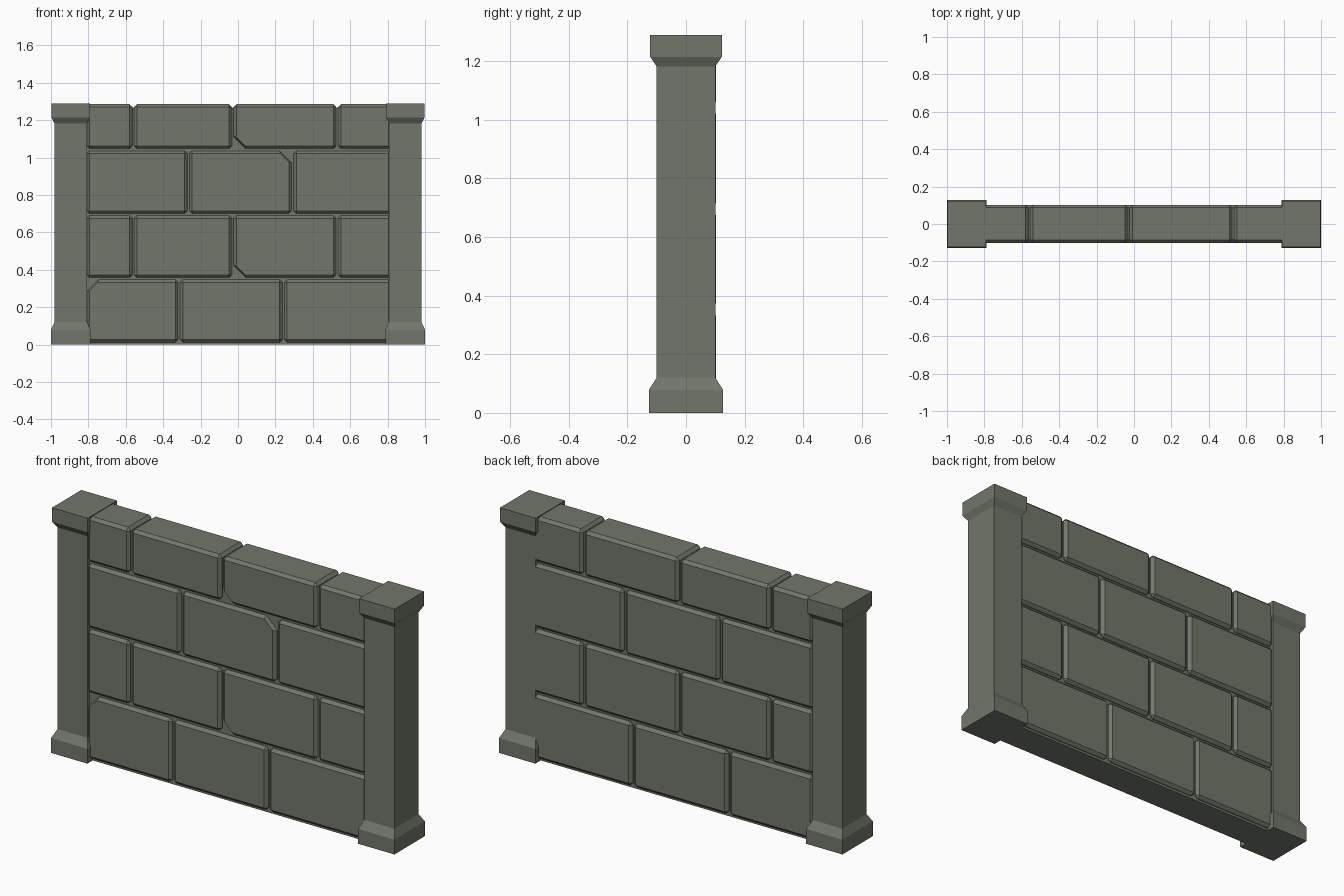
import bpy, bmesh
from mathutils import Vector

if "Cube" in bpy.data.objects:
    bpy.data.objects.remove(bpy.data.objects["Cube"])

stone = bpy.data.materials.new("grey green stone")
stone.diffuse_color = (0.165, 0.185, 0.145, 1)
stone.use_nodes = True
stone.node_tree.nodes["Principled BSDF"].inputs["Base Color"].default_value = stone.diffuse_color


def finish(name, bm):
    bmesh.ops.recalc_face_normals(bm, faces=bm.faces[:])
    me = bpy.data.meshes.new(name)
    bm.to_mesh(me)
    bm.free()
    ob = bpy.data.objects.new(name, me)
    bpy.context.collection.objects.link(ob)
    me.materials.append(stone)
    return ob


def box(bm, lo, hi):
    lo, hi = Vector(lo), Vector(hi)
    verts = bmesh.ops.create_cube(bm, size=1)["verts"]
    for v in verts:
        v.co = Vector([(lo[i] + hi[i]) / 2 + v.co[i] * (hi[i] - lo[i]) for i in range(3)])


def brick(name, x0, x1, z0, z1, chip=None):
    bm = bmesh.new()
    box(bm, (x0, -0.101, z0), (x1, 0.102, z1))
    bmesh.ops.bevel(bm, geom=bm.edges[:], offset=0.015, segments=1, affect='EDGES')
    if chip:  # broken corner on the front, given as (x side, z side)
        sx, sz = chip
        corner = Vector((x1 if sx > 0 else x0, -0.101, z1 if sz > 0 else z0))
        res = bmesh.ops.bisect_plane(
            bm, geom=bm.verts[:] + bm.edges[:] + bm.faces[:],
            plane_co=corner - Vector((sx * 0.075, 0, 0)),
            plane_no=Vector((sx, -0.6, sz)), clear_outer=True)
        cut = [e for e in res["geom_cut"] if isinstance(e, bmesh.types.BMEdge)]
        bmesh.ops.contextual_create(bm, geom=cut)
    finish(name, bm)


# Mortar core behind the bricks
bm = bmesh.new()
box(bm, (-0.85, -0.083, 0), (0.85, 0.083, 1.268))
finish("mortar_core", bm)

# Courses: bottom, top, joint positions, chipped brick and its corner
courses = [
    (0.012, 0.347, (-0.315, 0.243), 0, (-1, 1)),
    (0.358, 0.690, (-0.56, -0.028, 0.53), 2, (-1, -1)),
    (0.700, 1.036, (-0.265, 0.292), 1, (1, 1)),
    (1.047, 1.285, (-0.56, -0.028, 0.53), 2, (-1, -1)),
]
for r, (z0, z1, joints, chipped, corner) in enumerate(courses):
    xs = (-0.815, *joints, 0.825)
    for i in range(len(xs) - 1):
        brick(f"brick_row{r + 1}_{i + 1}", xs[i] + 0.005, xs[i + 1] - 0.005, z0, z1,
              corner if i == chipped else None)

# End pillars: stacked rectangles with flared base and cap (z, half x, half y)
profile = [(0, 0.106, 0.127), (0.078, 0.106, 0.127), (0.12, 0.087, 0.1),
           (1.182, 0.087, 0.1), (1.215, 0.104, 0.122), (1.289, 0.104, 0.122)]
for side, name in ((-1, "left_pillar"), (1, "right_pillar")):
    bm = bmesh.new()
    rings = [[bm.verts.new((side * 0.894 + sx * hx, sy * hy, z))
              for sx, sy in ((-1, -1), (1, -1), (1, 1), (-1, 1))] for z, hx, hy in profile]
    for a, b in zip(rings, rings[1:]):
        for i in range(4):
            j = (i + 1) % 4
            bm.faces.new((a[i], a[j], b[j], b[i]))
    bm.faces.new(rings[0])
    bm.faces.new(rings[-1])
    finish(name, bm)
